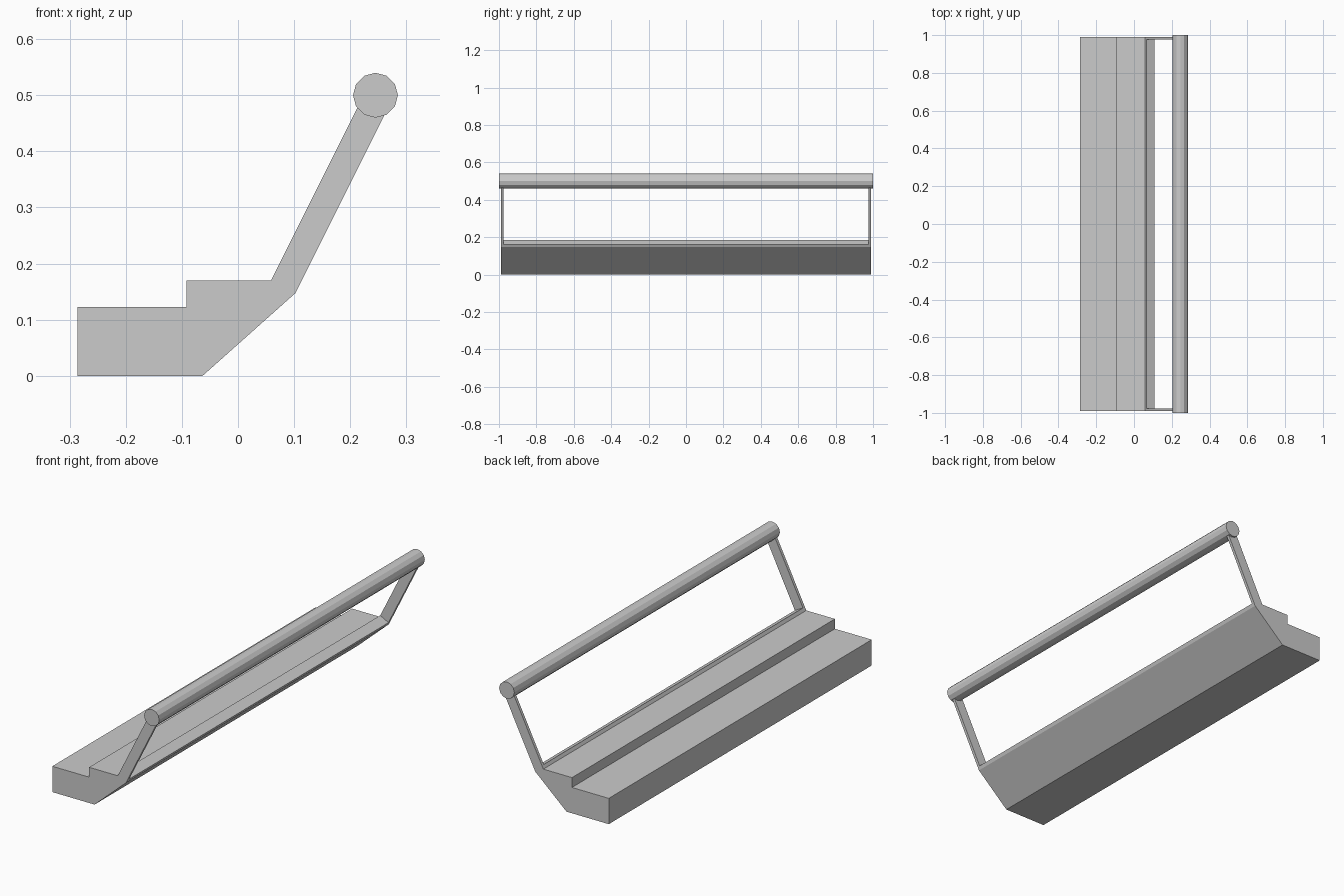
import bpy, bmesh, math

if "Cube" in bpy.data.objects:
    bpy.data.objects.remove(bpy.data.objects["Cube"])


def extrude_profile(name, points, y0, y1):
    """Extrude an x/z outline along y."""
    bm = bmesh.new()
    face = bm.faces.new([bm.verts.new((x, y0, z)) for x, z in points])
    res = bmesh.ops.extrude_face_region(bm, geom=[face])
    verts = [g for g in res["geom"] if isinstance(g, bmesh.types.BMVert)]
    bmesh.ops.translate(bm, verts=verts, vec=(0, y1 - y0, 0))
    bmesh.ops.recalc_face_normals(bm, faces=bm.faces)
    mesh = bpy.data.meshes.new(name)
    bm.to_mesh(mesh)
    bm.free()
    obj = bpy.data.objects.new(name, mesh)
    bpy.context.collection.objects.link(obj)
    return obj


HALF = 0.99          # half length of the step
POST_T = 0.014       # post thickness
INNER, OUTER = (0.059, 0.17), (0.102, 0.147)   # base of the leaning frame


def along(p, t):
    """Point t up the leaning direction of the posts."""
    return (p[0] + 0.447 * t, p[1] + 0.894 * t)


# Stepped base with sloped underside and the low sill of the frame
extrude_profile("stepped_base", [
    (-0.286, 0), (-0.063, 0), OUTER, along(OUTER, 0.017), along(INNER, 0.017),
    INNER, (-0.092, 0.17), (-0.092, 0.123), (-0.286, 0.123)], -HALF, HALF)

# Leaning end posts, running up into the rail
post = [along(OUTER, 0.017), along(OUTER, 0.37), along(INNER, 0.37), along(INNER, 0.017)]
for side, name in ((-1, "front_post"), (1, "rear_post")):
    extrude_profile(name, post, side * HALF, side * (HALF - POST_T))

# Twelve-sided top rail
circle = [(0.245 + 0.04 * math.cos(i * math.tau / 12),
           0.5 + 0.04 * math.sin(i * math.tau / 12)) for i in range(12)]
extrude_profile("top_rail", circle, -1, 1)
